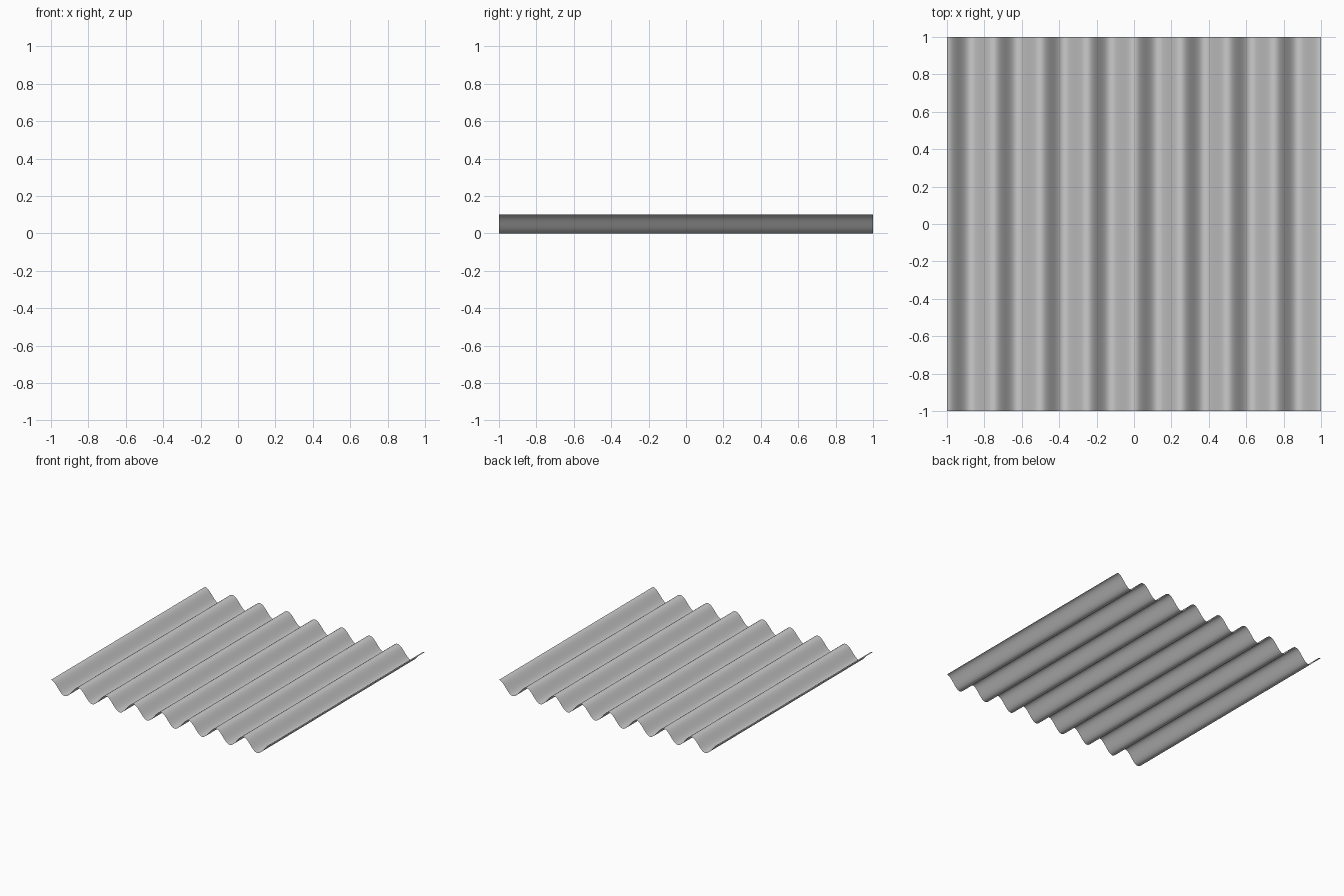
import bpy, bmesh, math

if "Cube" in bpy.data.objects:
    bpy.data.objects.remove(bpy.data.objects["Cube"])

WAVES = 8        # corrugations across the width
STEPS = 24       # segments per corrugation
HEIGHT = 0.10

# Corrugated sheet: cosine profile along x, extruded along y (no thickness)
bm = bmesh.new()
profile = []
for i in range(WAVES * STEPS + 1):
    x = -1 + 2 * i / (WAVES * STEPS)
    z = HEIGHT / 2 * (1 + math.cos(2 * math.pi * i / STEPS))
    profile.append(bm.verts.new((x, -1, z)))
edges = [bm.edges.new(pair) for pair in zip(profile, profile[1:])]
new = bmesh.ops.extrude_edge_only(bm, edges=edges)["geom"]
bmesh.ops.translate(bm, vec=(0, 2, 0),
                    verts=[g for g in new if isinstance(g, bmesh.types.BMVert)])

# Make the upper side the outside and shade it smooth
bm.normal_update()
bmesh.ops.reverse_faces(bm, faces=[f for f in bm.faces if f.normal.z < 0])
for face in bm.faces:
    face.smooth = True

mesh = bpy.data.meshes.new("corrugated_sheet")
bm.to_mesh(mesh)
bm.free()
sheet = bpy.data.objects.new("corrugated_sheet", mesh)
bpy.context.collection.objects.link(sheet)
